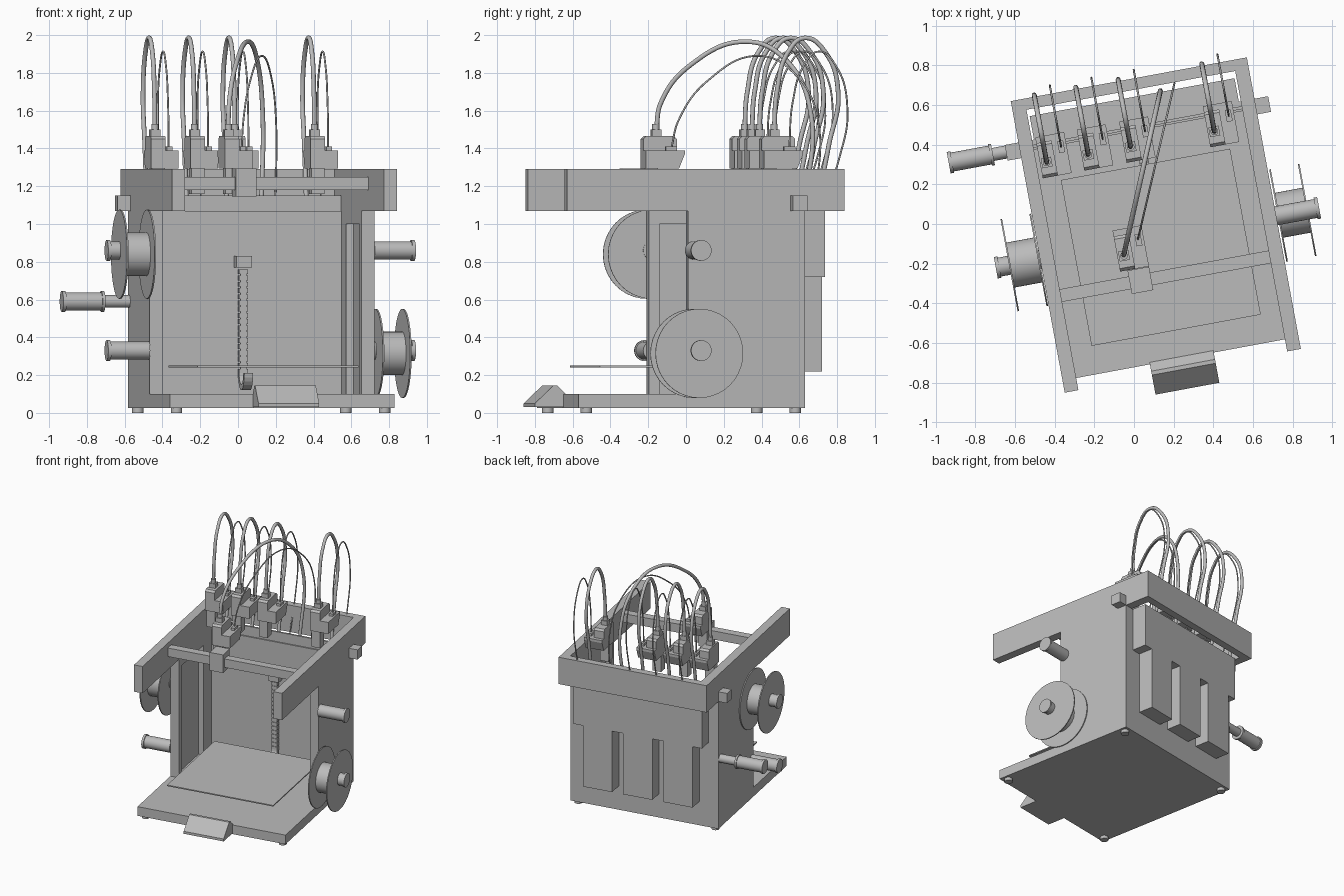
import bpy, bmesh, math
from mathutils import Matrix, Vector

TURN = math.radians(10.5)      # whole machine stands turned on its base
MID = 0.107                    # mirror plane of the enclosure
LEFT, RIGHT = -0.498, 0.712    # outer sides of the enclosure
WALL = 0.07

if "Cube" in bpy.data.objects:
    bpy.data.objects.remove(bpy.data.objects["Cube"], do_unlink=True)

grey = bpy.data.materials.new("plain_grey")
grey.use_nodes = True
grey.diffuse_color = (0.5, 0.5, 0.5, 1)
grey.node_tree.nodes["Principled BSDF"].inputs["Base Color"].default_value = (0.5, 0.5, 0.5, 1)


def place(name, data):
    obj = bpy.data.objects.new(name, data)
    obj.rotation_euler.z = TURN
    data.materials.append(grey)
    bpy.context.collection.objects.link(obj)
    return obj


def finish(name, bm, smooth=False):
    bmesh.ops.recalc_face_normals(bm, faces=bm.faces)
    mesh = bpy.data.meshes.new(name)
    bm.to_mesh(mesh)
    bm.free()
    obj = place(name, mesh)
    if smooth:
        bpy.ops.object.select_all(action="DESELECT")
        obj.select_set(True)
        bpy.context.view_layer.objects.active = obj
        bpy.ops.object.shade_smooth_by_angle()
    return obj


def box(name, x, y, z):
    """Box from three (low, high) ranges."""
    bm = bmesh.new()
    size = [r[1] - r[0] for r in (x, y, z)]
    centre = [(r[1] + r[0]) / 2 for r in (x, y, z)]
    bmesh.ops.create_cube(bm, size=1, matrix=Matrix.Translation(centre) @ Matrix.Diagonal((*size, 1)))
    return finish(name, bm)


def prism(name, points, span, axis):
    """Extrude an outline along x (points are y, z) or z (points are x, y)."""
    bm = bmesh.new()
    lift = [(lambda p: (span[0], *p)), (lambda p: (*p, span[0]))][axis == "z"]
    face = bm.faces.new([bm.verts.new(lift(p)) for p in points])
    out = bmesh.ops.extrude_face_region(bm, geom=[face])
    d = span[1] - span[0]
    bmesh.ops.translate(bm, vec=(d, 0, 0) if axis == "x" else (0, 0, d),
                        verts=[g for g in out["geom"] if isinstance(g, bmesh.types.BMVert)])
    return finish(name, bm)


def cylinder(name, centre, radius, length, axis="x"):
    bm = bmesh.new()
    spin = Matrix.Rotation(math.pi / 2, 4, "Y") if axis == "x" else Matrix()
    bmesh.ops.create_cone(bm, cap_ends=True, segments=40, radius1=radius, radius2=radius,
                          depth=length, matrix=Matrix.Translation(centre) @ spin)
    return finish(name, bm, True)


def x_cylinder(name, x0, x1, y, z, radius):
    cylinder(name, ((x0 + x1) / 2, y, z), radius, abs(x1 - x0))


def tube(name, points, radius):
    """Smooth round hose through the points."""
    curve = bpy.data.curves.new(name, "CURVE")
    curve.dimensions = "3D"
    curve.bevel_depth = radius
    curve.bevel_resolution = 3
    curve.resolution_u = 10
    curve.use_fill_caps = True
    spline = curve.splines.new("BEZIER")
    spline.bezier_points.add(len(points) - 1)
    for b, p in zip(spline.bezier_points, points):
        b.co = p
        b.handle_left_type = b.handle_right_type = "AUTO"
    return place(name, curve)


# Base, feet and back of the enclosure
box("base", (LEFT, RIGHT), (-0.71, 0.51), (0.025, 0.1))
for x in (LEFT + 0.045, RIGHT - 0.045):
    for y in (-0.66, 0.465):
        cylinder("foot", (x, y, 0.0125), 0.03, 0.025, "z")
box("back_panel", (LEFT + WALL, RIGHT - WALL), (0.46, 0.51), (0.1, 1.07))

# Side walls with an inner recess, top arms
for side in (-1, 1):
    def sx(d):
        return MID + side * d
    outer, inner, floor = sx(0.605), sx(0.535), sx(0.575)
    prism("side_wall", [(outer, -0.12), (inner, -0.12), (inner, -0.063), (floor, -0.063),
                        (floor, 0.32), (inner, 0.32), (inner, 0.51), (outer, 0.51)], (0.1, 1.0), "z")
    xs = sorted((outer, inner))
    box("wall_header", xs, (-0.12, 0.51), (1.0, 1.07))
    box("top_arm", xs, (-0.772, 0.722), (1.07, 1.29))
    box("side_block", sorted((outer, sx(0.675))), (0.43, 0.51), (1.07, 1.15))
box("top_back_bar", (LEFT + WALL, RIGHT - WALL), (0.665, 0.722), (1.07, 1.29))
box("dock_bar", (LEFT + WALL, RIGHT - WALL), (0.47, 0.485), (1.07, 1.15))

# Rear housing with three hanging ducts
box("rear_housing", (MID - 0.525, MID + 0.525), (0.51, 0.63), (0.72, 1.07))
for i in (-1, 0, 1):
    c = MID + i * 0.329
    box("rear_duct", (c - 0.119, c + 0.119), (0.51, 0.63), (0.22, 0.72))

# Build plate and control screen
box("build_plate", (-0.322, 0.545), (-0.565, 0.285), (0.241, 0.25))
prism("control_screen", [(-0.865, 0.03), (-0.865, 0.05), (-0.765, 0.145), (-0.745, 0.145),
                         (-0.7, 0.1), (-0.7, 0.03)], (-0.05, 0.277), "x")

# Cable chain hanging on the back panel
box("chain_mount", (MID - 0.042, MID + 0.042), (0.4, 0.46), (0.77, 0.83))
for i in range(17):
    z = 0.76 - i * 0.033
    box("chain_link", (MID - 0.024, MID + 0.024), (0.415, 0.445), (z - 0.026, z))
    box("chain_joint", (MID - 0.016, MID + 0.016), (0.42, 0.44), (z - 0.033, z))
arc = [math.pi * i / 12 for i in range(13)]
bend = [(0.355 + r * math.cos(a), 0.21 - r * math.sin(a))
        for r, seq in ((0.09, arc), (0.06, arc[::-1])) for a in seq]
prism("chain_bend", bend, (MID - 0.024, MID + 0.024), "x")

# Gantry beam and carriage
box("gantry_beam", (LEFT + WALL, RIGHT - WALL), (-0.32, -0.255), (1.18, 1.25))
box("carriage", (-0.075, 0.035), (-0.345, -0.225), (1.145, 1.293))


# Spool holders and spools
def holder(root, tip, y, z, radius=0.048):
    step = 0.018 if tip > root else -0.018
    x_cylinder("spool_axle", root, tip - step, y, z, radius)
    x_cylinder("axle_flange", tip - step, tip, y, z, radius + 0.007)


def spool(a, b, y, z):
    x_cylinder("spool_core", a, b, y, z, 0.115)
    for x in (a, b):
        x_cylinder("spool_disc", x - 0.004, x + 0.004, y, z, 0.236)


for z in (0.33, 0.86):
    holder(LEFT, -0.725, -0.09, z)
    holder(RIGHT, 0.932, -0.09, z)
spool(-0.653, -0.505, -0.09, 0.84)
spool(0.724, 0.871, -0.09, 0.315)
x_cylinder("side_rod", LEFT, -0.65, 0.474, 0.59, 0.033)
x_cylinder("rod_collar", -0.65, -0.635, 0.474, 0.59, 0.055)
holder(-0.65, -0.862, 0.474, 0.59)


# Tool heads
def tool(x, y):
    prism("tool_head", [(y + p, z) for p, z in
                        ((0, 1.39), (0, 1.45), (0.015, 1.465), (0.165, 1.465), (0.18, 1.45), (0.18, 1.39))],
          (x, x + 0.078), "x")
    prism("tool_body", [(y + p, z) for p, z in
                        ((0, 1.295), (0, 1.39), (0.21, 1.39), (0.21, 1.37), (0.18, 1.295))],
          (x, x + 0.148), "x")
    box("tool_nozzle_block", (x + 0.005, x + 0.075), (y + 0.01, y + 0.08), (1.16, 1.295))
    box("hose_socket", (x + 0.008, x + 0.06), (y + 0.05, y + 0.1), (1.465, 1.5))
    cylinder("hose_nipple", (x + 0.034, y + 0.075, 1.51), 0.019, 0.04, "z")
    box("cable_plug", (x + 0.105, x + 0.135), (y + 0.11, y + 0.17), (1.39, 1.41))


def hang(name, x, radius, path):
    tube(name, [Vector((x, y, z)) for y, z in path], radius)


# Docked tools with their looping hoses and cables
for x in (-0.41, -0.197, 0.02, 0.449):
    tool(x, 0.31)
    hang("feed_hose", x + 0.034, 0.0125, [(0.385, 1.5), (0.4, 1.7), (0.46, 1.91), (0.55, 1.985),
                                          (0.66, 1.91), (0.73, 1.69), (0.68, 1.42), (0.61, 1.07)])
    hang("tool_cable", x + 0.12, 0.005, [(0.45, 1.4), (0.47, 1.65), (0.53, 1.84), (0.61, 1.913),
                                         (0.7, 1.84), (0.764, 1.6), (0.72, 1.35), (0.62, 1.07)])

# Tool on the carriage with long hose and cable
tool(-0.1125, -0.223)
hose = [(0, 1.5), (0.03, 1.64), (0.22, 1.84), (0.6, 1.965), (0.85, 1.86), (1, 1.6), (0.96, 1.07)]
tube("carriage_hose", [(-0.08 + 0.328 * t, -0.146 + 0.77 * t, z) for t, z in hose], 0.0125)
cable = [(0, 1.4), (0.05, 1.55), (0.25, 1.76), (0.6, 1.89), (0.86, 1.78), (1, 1.55), (0.97, 1.07)]
tube("carriage_cable", [(0.005 + 0.32 * t, -0.08 + 0.73 * t, z) for t, z in cable], 0.005)
